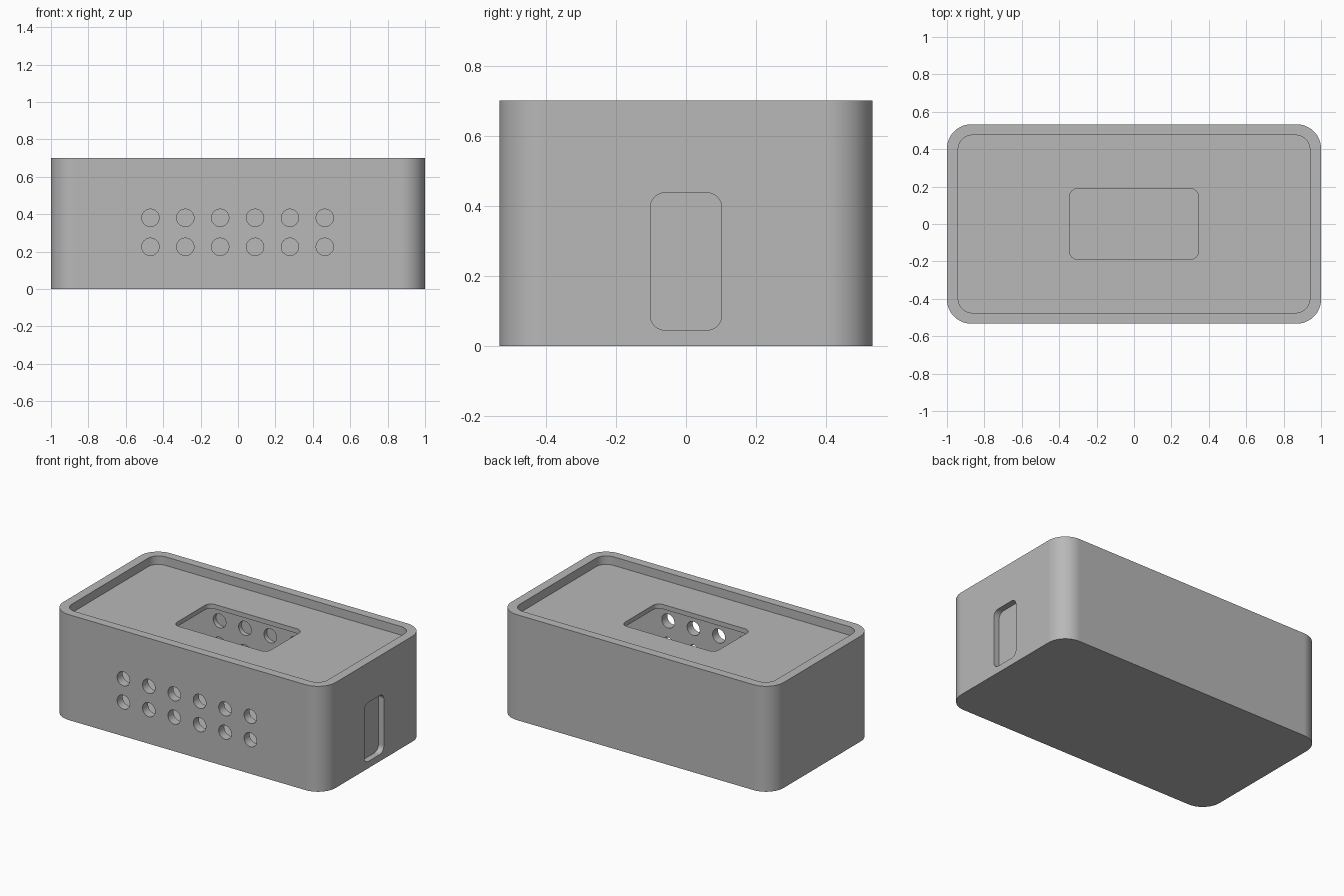
import bpy
import bmesh
from math import cos, sin, pi, radians
from mathutils import Matrix, Vector

default = bpy.data.objects.get("Cube")
if default:
    bpy.data.objects.remove(default, do_unlink=True)

grey = bpy.data.materials.new("plain grey")
grey.use_nodes = True
colour = (0.48, 0.48, 0.48, 1)
grey.diffuse_color = colour
grey.node_tree.nodes["Principled BSDF"].inputs["Base Color"].default_value = colour


def rounded_prism(name, half_w, half_h, radius, low, high, steps=12, turn=Matrix()):
    """Rounded rectangle extruded along z from low to high, then transformed."""
    bm = bmesh.new()
    ring = []
    for corner, (sx, sy) in enumerate(((1, 1), (-1, 1), (-1, -1), (1, -1))):
        for i in range(steps + 1):
            a = (corner + i / steps) * pi / 2
            ring.append(bm.verts.new((sx * (half_w - radius) + radius * cos(a),
                                      sy * (half_h - radius) + radius * sin(a), low)))
    base = bm.faces.new(ring)
    top = bmesh.ops.extrude_face_region(bm, geom=[base])["geom"]
    bmesh.ops.translate(bm, vec=Vector((0, 0, high - low)),
                        verts=[v for v in top if isinstance(v, bmesh.types.BMVert)])
    bmesh.ops.remove_doubles(bm, verts=bm.verts, dist=1e-5)
    bmesh.ops.recalc_face_normals(bm, faces=bm.faces)
    bm.transform(turn)
    mesh = bpy.data.meshes.new(name)
    bm.to_mesh(mesh)
    bm.free()
    mesh.materials.append(grey)
    obj = bpy.data.objects.new(name, mesh)
    bpy.context.collection.objects.link(obj)
    return obj


def cut(body, cutter):
    """Subtract the cutter from the body and discard it."""
    cutter.hide_render = True
    mod = body.modifiers.new("cut", "BOOLEAN")
    mod.operation = "DIFFERENCE"
    mod.solver = "EXACT"
    mod.object = cutter
    bpy.context.view_layer.objects.active = body
    bpy.ops.object.modifier_apply(modifier=mod.name)
    bpy.data.objects.remove(cutter, do_unlink=True)


# Outer box
box = rounded_prism("box", 1.0, 0.533, 0.13, 0, 0.7)

# Hollow inside, recess above the top plate, and window through the plate
cut(box, rounded_prism("cavity", 0.94, 0.475, 0.075, 0.06, 0.612))
cut(box, rounded_prism("top_recess", 0.94, 0.475, 0.075, 0.643, 0.8))
cut(box, rounded_prism("window", 0.345, 0.19, 0.045, 0.5, 0.66, steps=8))

# Shallow upright pocket in the +x end
to_end = Matrix.Translation((0, 0, 0.241)) @ Matrix.Rotation(pi / 2, 4, "Y")
cut(box, rounded_prism("end_pocket", 0.196, 0.102, 0.042, 0.96, 1.1, steps=8, turn=to_end))

# Two rows of vent holes, continuing as blind holes in the inner back wall
for z in (0.226, 0.381):
    for i in range(6):
        x = -0.002 + (i - 2.5) * 0.1865
        to_back = Matrix.Translation((x, 0, z)) @ Matrix.Rotation(-pi / 2, 4, "X")
        cut(box, rounded_prism("vent", 0.0465, 0.0465, 0.0465, -0.7, 0.505, steps=8, turn=to_back))

# Smooth the rounded walls, keep the edges crisp
bpy.ops.object.select_all(action="DESELECT")
box.select_set(True)
bpy.context.view_layer.objects.active = box
bpy.ops.object.shade_smooth_by_angle(angle=radians(30))
weighted = box.modifiers.new("weighted_normals", "WEIGHTED_NORMAL")
weighted.keep_sharp = True
